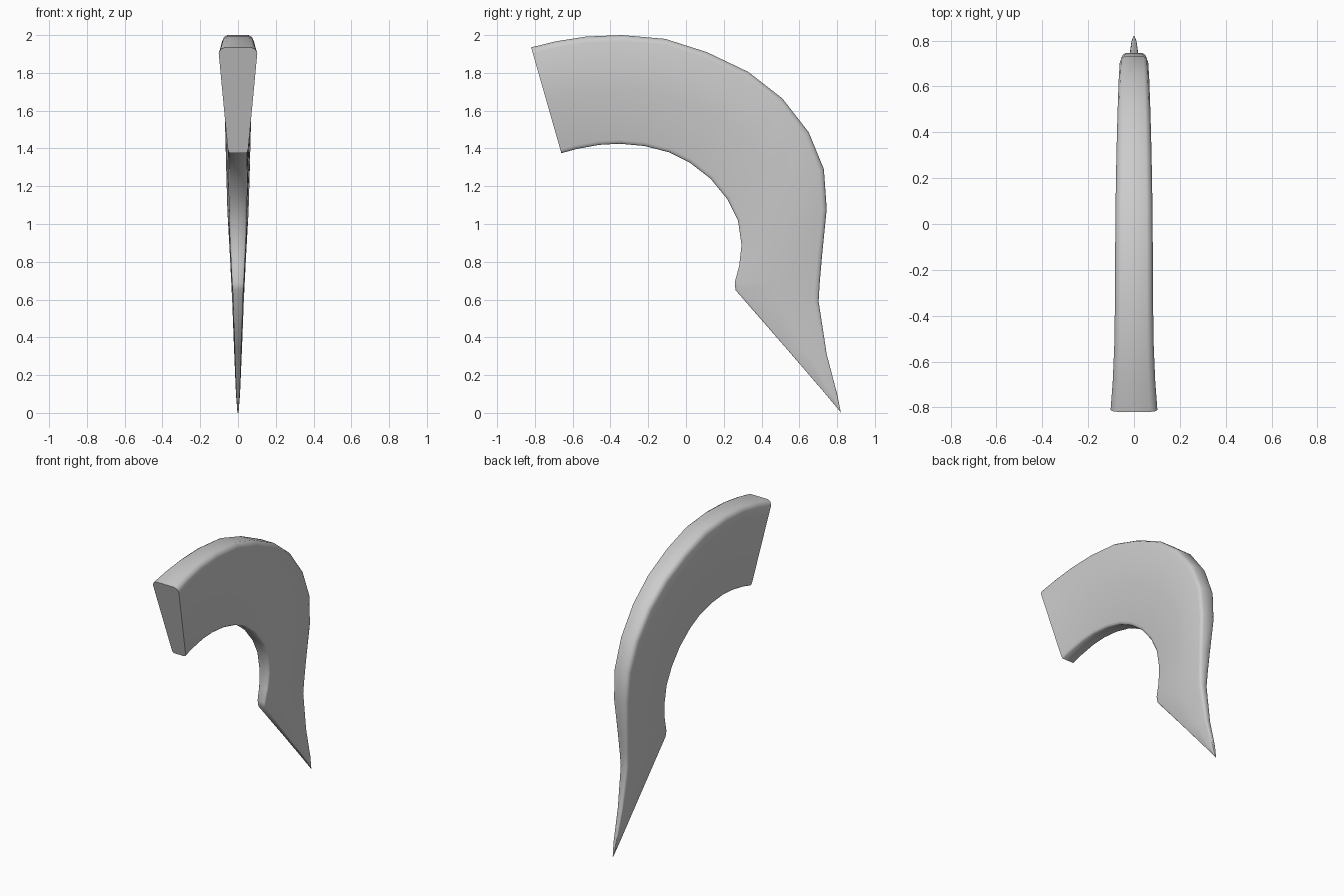
import bpy, bmesh
from mathutils import Vector

# Stations along the hook: outer (y, z), inner (y, z), outer half width, inner half width
STATIONS = [
    (-.82, 1.935, -.66, 1.375, .105, .052),
    (-.69, 1.967, -.58, 1.397, .095, .051),
    (-.53, 1.992, -.46, 1.419, .088, .050),
    (-.34, 2.000, -.35, 1.425, .085, .050),
    (-.11, 1.980, -.22, 1.413, .084, .050),
    (.11, 1.910, -.09, 1.380, .082, .050),
    (.33, 1.805, .02, 1.325, .078, .050),
    (.51, 1.665, .13, 1.240, .073, .049),
    (.65, 1.485, .22, 1.130, .068, .048),
    (.73, 1.290, .275, 1.020, .063, .046),
    (.745, 1.080, .294, .890, .057, .042),
    (.72, .830, .282, .780, .043, .036),
    (.708, .690, .258, .690, .036, .032),
    (.702, .590, .262, .650, .031, .028),
    (.745, .310, .528, .345, .020, .018),
    (.80, .100, .732, .108, .011, .010),
    (.82, .000, .815, .008, .003, .003),
]
# Half cross-section: depth from outer rim, inner blend, width factor
PROFILE = [(0, .66), (.018, .88), (.055, 1), (.5, 1), (.965, 1), (.99, .93), (1, .8)]


def ring(bm, oy, oz, iy, iz, w_out, w_in):
    outer, inner = Vector((0, oy, oz)), Vector((0, iy, iz))
    half = [(outer.lerp(inner, t), (w_out + (w_in - w_out) * t) * f) for t, f in PROFILE]
    right = [bm.verts.new((w, p.y, p.z)) for p, w in half]
    left = [bm.verts.new((-w, p.y, p.z)) for p, w in reversed(half)]
    return right + left


# Loft the tapering hooked blade and close both ends
bm = bmesh.new()
rings = [ring(bm, *s) for s in STATIONS]
n = len(rings[0])
for a, b in zip(rings, rings[1:]):
    for i in range(n):
        j = (i + 1) % n
        bm.faces.new((a[i], a[j], b[j], b[i]))
bm.faces.new(rings[0])
bm.faces.new(rings[-1])
bmesh.ops.recalc_face_normals(bm, faces=bm.faces)

mesh = bpy.data.meshes.new("hooked_blade")
bm.to_mesh(mesh)
bm.free()
blade = bpy.data.objects.new("hooked_blade", mesh)
bpy.context.collection.objects.link(blade)
bpy.context.view_layer.objects.active = blade
blade.select_set(True)
bpy.ops.object.shade_smooth_by_angle(angle=1.0)
